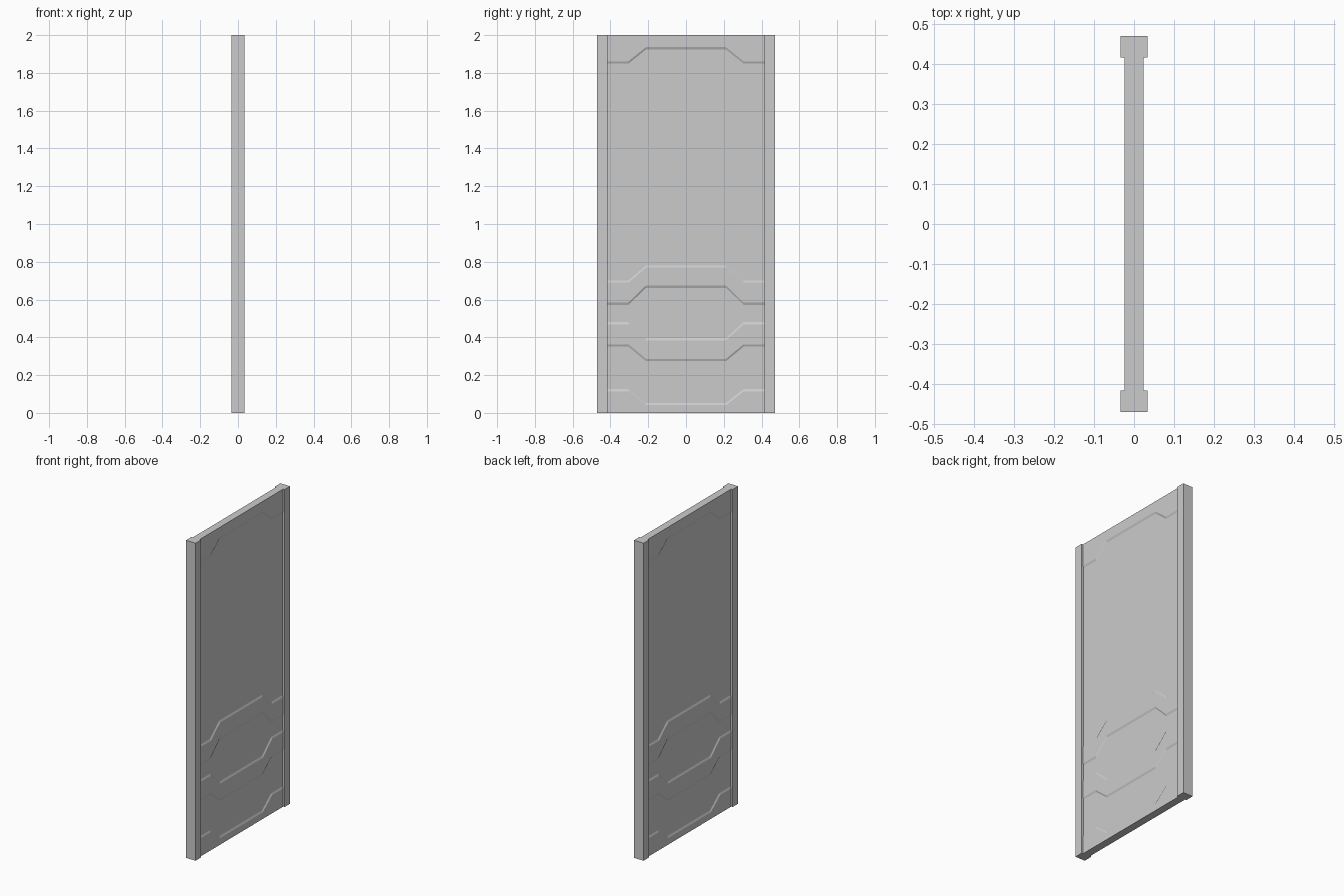
import bpy, bmesh

cube = bpy.data.objects.get("Cube")
if cube:
    bpy.data.objects.remove(cube, do_unlink=True)

grey = bpy.data.materials.new("plain_grey")
grey.use_nodes = True
colour = (0.6, 0.6, 0.6, 1)
grey.diffuse_color = colour
grey.node_tree.nodes["Principled BSDF"].inputs["Base Color"].default_value = colour

HEIGHT, END, INNER = 2.0, 0.47, 0.416
POST_X, PANEL_X = 0.034, 0.024
DEPTH, SLOPE = 0.005, 0.012


def add_object(name, bm):
    bmesh.ops.recalc_face_normals(bm, faces=bm.faces)
    mesh = bpy.data.meshes.new(name)
    bm.to_mesh(mesh)
    bm.free()
    mesh.materials.append(grey)
    obj = bpy.data.objects.new(name, mesh)
    bpy.context.collection.objects.link(obj)


# End posts
for name, side in (("front_post", -1), ("back_post", 1)):
    bm = bmesh.ops.create_cube
    post = bmesh.new()
    bm(post, size=1)
    for v in post.verts:
        v.co.x *= 2 * POST_X
        v.co.y = side * (END if v.co.y > 0 else INNER)
        v.co.z = HEIGHT * (v.co.z + 0.5)
    add_object(name, post)

# Recess borders, bottom to top: height near the posts, height in the middle
borders = [(0.12, 0.047), (0.357, 0.28), (0.475, 0.39),
           (0.578, 0.668), (0.695, 0.775), (1.855, 1.93)]
rows = [(0, 0, 0)]
for i, (edge, middle) in enumerate(borders):
    lower, upper = (0, DEPTH) if i % 2 == 0 else (DEPTH, 0)
    rows.append((edge - SLOPE / 2, middle - SLOPE / 2, lower))
    rows.append((edge + SLOPE / 2, middle + SLOPE / 2, upper))
rows.append((HEIGHT, HEIGHT, 0))

# Panel with three shallow angular recesses on both faces
columns = [(-INNER, 0), (-0.305, 0), (-0.212, 1), (0.212, 1), (0.305, 0), (INNER, 0)]
panel = bmesh.new()
grids = []
for side in (-1, 1):
    grid = [[panel.verts.new((side * (PANEL_X - row[2]), y, row[k]))
             for y, k in columns] for row in rows]
    for a, b in zip(grid, grid[1:]):
        for j in range(len(columns) - 1):
            panel.faces.new((a[j], a[j + 1], b[j + 1], b[j]))
    grids.append(grid)

# Close the panel at its bottom and top
for r in (0, -1):
    a, b = grids[0][r], grids[1][r]
    for j in range(len(columns) - 1):
        panel.faces.new((a[j], a[j + 1], b[j + 1], b[j]))
add_object("wall_panel", panel)
